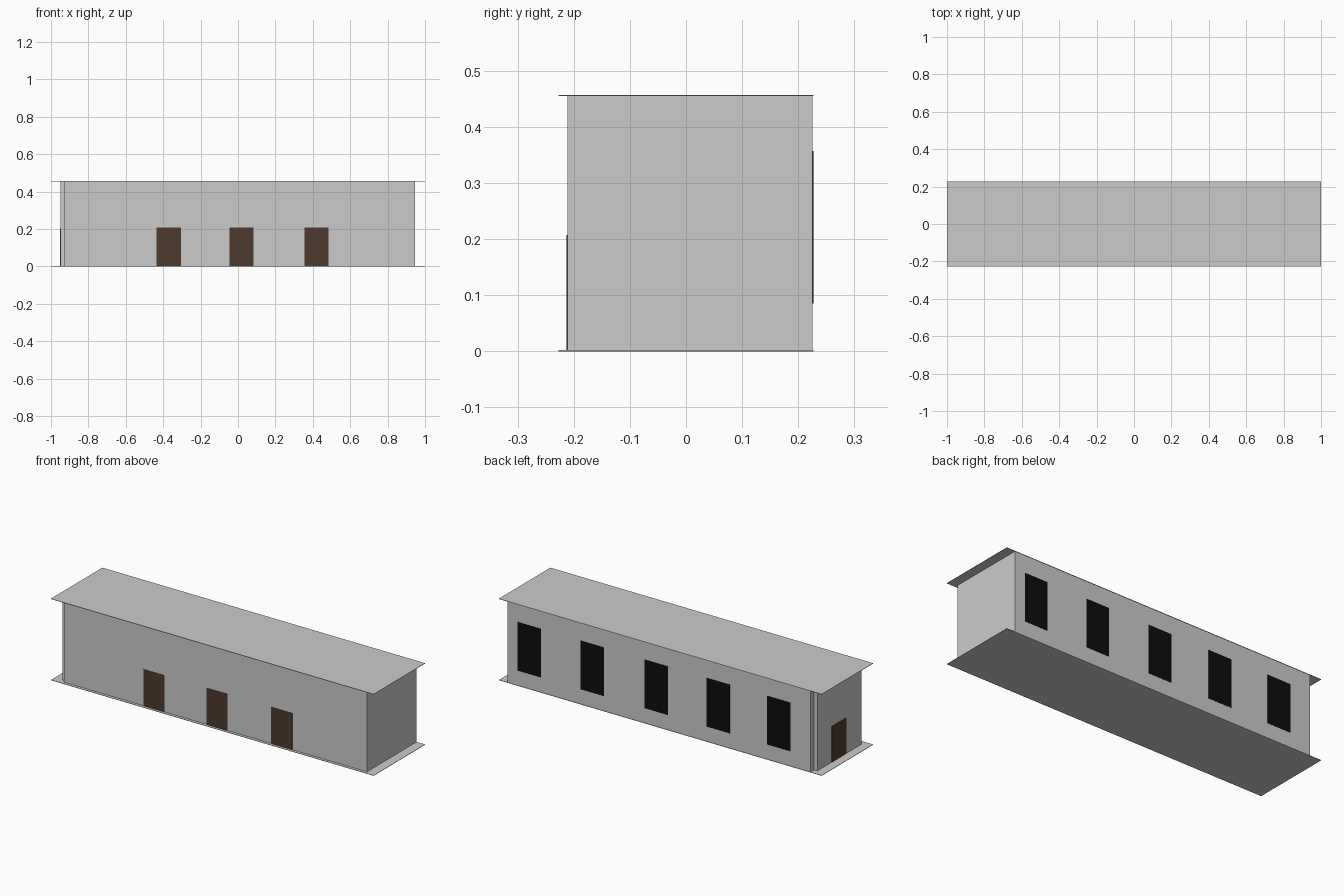
import bpy

if "Cube" in bpy.data.objects:
    bpy.data.objects.remove(bpy.data.objects["Cube"])

def material(name, rgb):
    m = bpy.data.materials.new(name)
    m.diffuse_color = (*rgb, 1)
    m.use_nodes = True
    m.node_tree.nodes["Principled BSDF"].inputs["Base Color"].default_value = m.diffuse_color
    return m

brown = material("dark_wood", (0.075, 0.042, 0.026))
black = material("dark_glass", (0.004, 0.004, 0.004))

def box(name, lo, hi, mat=None):
    """Axis-aligned box between two corners."""
    bpy.ops.mesh.primitive_cube_add(size=1, location=[(a + b) / 2 for a, b in zip(lo, hi)])
    ob = bpy.context.object
    ob.name = name
    ob.scale = [b - a for a, b in zip(lo, hi)]
    bpy.ops.object.transform_apply(location=False, rotation=False, scale=True)
    if mat:
        ob.data.materials.append(mat)
    return ob

H = 0.457                       # overall height
S = 0.002                       # sheet thickness
X0, X1 = -0.93, 0.947           # wall extents
Y0, Y1 = -0.2115, 0.2258
T = 0.012                       # wall thickness

# Floor and flat roof overhanging the walls
box("floor", (-1, -0.2275, 0), (1, 0.2275, S))
box("roof", (-1, -0.2275, H - S), (1, 0.2275, H))

# Walls
box("front_wall", (X0, Y0, S), (X1, Y0 + T, H - S))
box("back_wall", (X0, Y1 - T, S), (X1, Y1, H - S))
box("right_wall", (X1 - T, Y0 + T, S), (X1, Y1 - T, H - S))
box("left_wall", (X0, Y0 + T, S), (X0 + T, Y1 - T, H - S))

# Raised panel on the left end wall
box("left_end_panel", (-0.95, -0.195, S), (X0, 0.195, H - S))

# Doors on the front and left end
for x in (-0.371, 0.019, 0.42):
    box("front_door", (x - 0.065, Y0 - 0.0015, S), (x + 0.065, Y0 + 0.004, 0.207))
bpy_door = box("side_door", (-0.9515, -0.063, S), (-0.945, 0.068, 0.203), brown)
for ob in bpy.data.objects:
    if ob.name.startswith("front_door"):
        ob.data.materials.append(brown)

# Tall windows along the back
for x in (0.812, 0.421, 0.025, -0.358, -0.733):
    box("back_window", (x - 0.072, Y1 - 0.004, 0.085), (x + 0.072, Y1 + 0.0015, 0.357), black)
